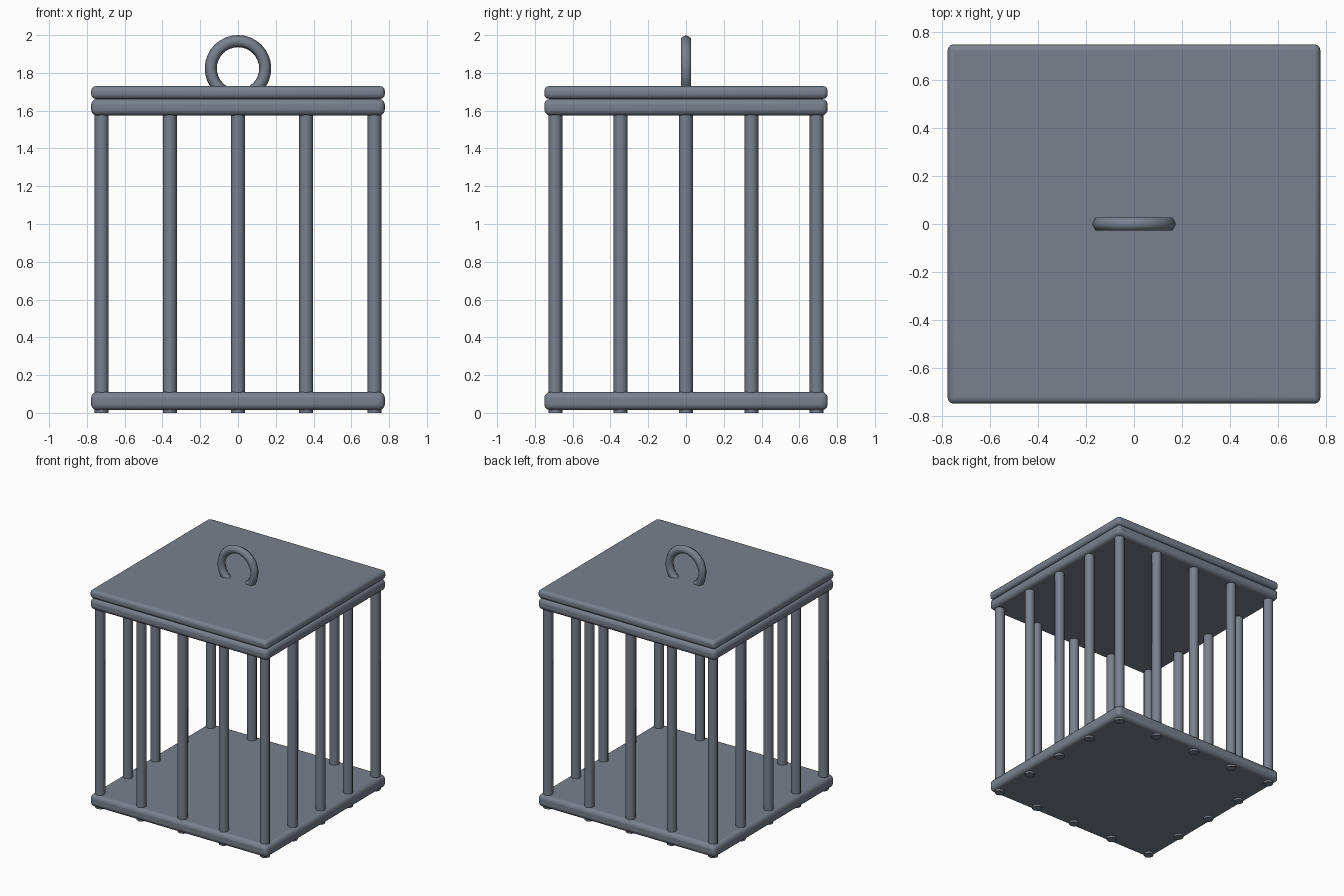
import bpy
import math

cube = bpy.data.objects.get("Cube")
if cube:
    bpy.data.objects.remove(cube, do_unlink=True)

# Blue-grey iron used throughout
iron = bpy.data.materials.new("blue_grey_iron")
iron.use_nodes = True
colour = (0.19, 0.22, 0.27, 1)
iron.diffuse_color = colour
iron.node_tree.nodes["Principled BSDF"].inputs["Base Color"].default_value = colour


def finish(name, angle):
    obj = bpy.context.object
    obj.name = name
    obj.data.materials.append(iron)
    bpy.ops.object.shade_smooth_by_angle(angle=math.radians(angle))
    return obj


def slab(name, bottom, top, radius):
    """Rectangular plate with rounded edges."""
    bpy.ops.mesh.primitive_cube_add(size=1, location=(0, 0, (bottom + top) / 2))
    obj = bpy.context.object
    obj.scale = (1.555, 1.5, top - bottom)
    bpy.ops.object.transform_apply(location=False, rotation=False, scale=True)
    bevel = obj.modifiers.new("rounded_edges", "BEVEL")
    bevel.width = radius
    bevel.segments = 3
    finish(name, 40)


def bar(name, x, y):
    """Upright bar that pokes slightly through the floor."""
    top = 1.62
    bpy.ops.mesh.primitive_cylinder_add(vertices=8, radius=0.037, depth=top,
                                        location=(x, y, top / 2))
    finish(name, 50)


# Floor and the two stacked roof plates
slab("floor_plate", 0.015, 0.11, 0.03)
slab("roof_frame", 1.575, 1.662, 0.03)
slab("roof_lid", 1.662, 1.73, 0.025)

# Bars around the perimeter, five to a side
for i in range(-2, 3):
    for j in range(-2, 3):
        if max(abs(i), abs(j)) == 2:
            bar("cage_bar", i * 0.361, j * 0.346)

# Hanging ring, its lower end sunk into the lid
bpy.ops.mesh.primitive_torus_add(major_segments=32, minor_segments=6,
                                 major_radius=0.144, minor_radius=0.032,
                                 location=(0, 0, 1.824),
                                 rotation=(math.pi / 2, 0, 0))
finish("hanging_ring", 65)
